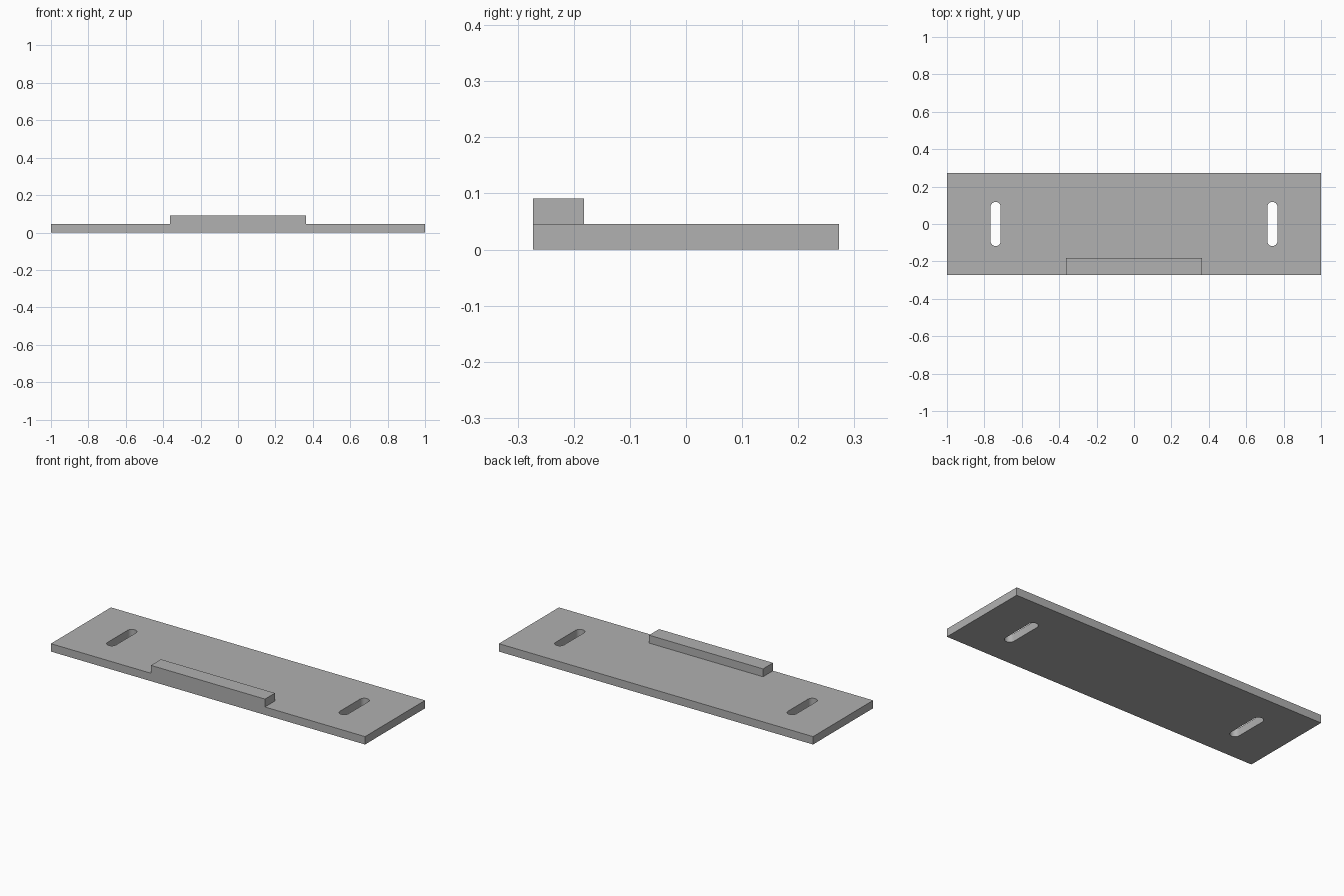
import bpy
import bmesh
import math

if "Cube" in bpy.data.objects:
    bpy.data.objects.remove(bpy.data.objects["Cube"], do_unlink=True)

HALF_DEPTH = 0.273
THICK = 0.0455
SLOT_X, SLOT_R, SLOT_HALF = 0.74, 0.027, 0.118

grey = bpy.data.materials.new("plain grey")
grey.use_nodes = True
colour = (0.44, 0.44, 0.44, 1.0)
grey.diffuse_color = colour
grey.node_tree.nodes["Principled BSDF"].inputs["Base Color"].default_value = colour


def prism(name, outline, z0, z1):
    """Extrude a counter-clockwise outline from z0 up to z1."""
    bm = bmesh.new()
    base = bm.faces.new([bm.verts.new((x, y, z0)) for x, y in outline])
    top = bmesh.ops.extrude_face_region(bm, geom=[base])["geom"]
    bmesh.ops.translate(bm, vec=(0, 0, z1 - z0),
                        verts=[v for v in top if isinstance(v, bmesh.types.BMVert)])
    bmesh.ops.recalc_face_normals(bm, faces=bm.faces)
    mesh = bpy.data.meshes.new(name)
    bm.to_mesh(mesh)
    bm.free()
    mesh.materials.append(grey)
    obj = bpy.data.objects.new(name, mesh)
    bpy.context.collection.objects.link(obj)
    return obj


def rectangle(x0, x1, y0, y1):
    return [(x0, y0), (x1, y0), (x1, y1), (x0, y1)]


def slot(cx, steps=12):
    """Long hole outline: two half circles joined by straight sides."""
    points = []
    for start, cy in ((0, SLOT_HALF - SLOT_R), (math.pi, SLOT_R - SLOT_HALF)):
        for i in range(steps + 1):
            a = start + math.pi * i / steps
            points.append((cx + SLOT_R * math.cos(a), cy + SLOT_R * math.sin(a)))
    return points


def combine(target, tool, operation):
    """Apply a boolean and discard the tool."""
    tool.hide_render = True
    mod = target.modifiers.new(operation.lower(), "BOOLEAN")
    mod.operation = operation
    mod.solver = "EXACT"
    mod.object = tool
    bpy.context.view_layer.objects.active = target
    bpy.ops.object.modifier_apply(modifier=mod.name)
    bpy.data.objects.remove(tool, do_unlink=True)


# Base plate with a raised lip flush with the front edge
plate = prism("mounting_plate", rectangle(-1, 1, -HALF_DEPTH, HALF_DEPTH), 0, THICK)
lip = prism("front_lip", rectangle(-0.363, 0.363, -HALF_DEPTH, -0.182),
            THICK / 2, THICK * 2)
combine(plate, lip, "UNION")

# Long mounting slots at both ends
for side in (-1, 1):
    combine(plate, prism("slot_cutter", slot(side * SLOT_X), -THICK, THICK * 2),
            "DIFFERENCE")

# Smooth slot ends, sharp plate edges
bpy.ops.object.select_all(action="DESELECT")
plate.select_set(True)
bpy.context.view_layer.objects.active = plate
bpy.ops.object.shade_smooth_by_angle(angle=math.radians(30))
